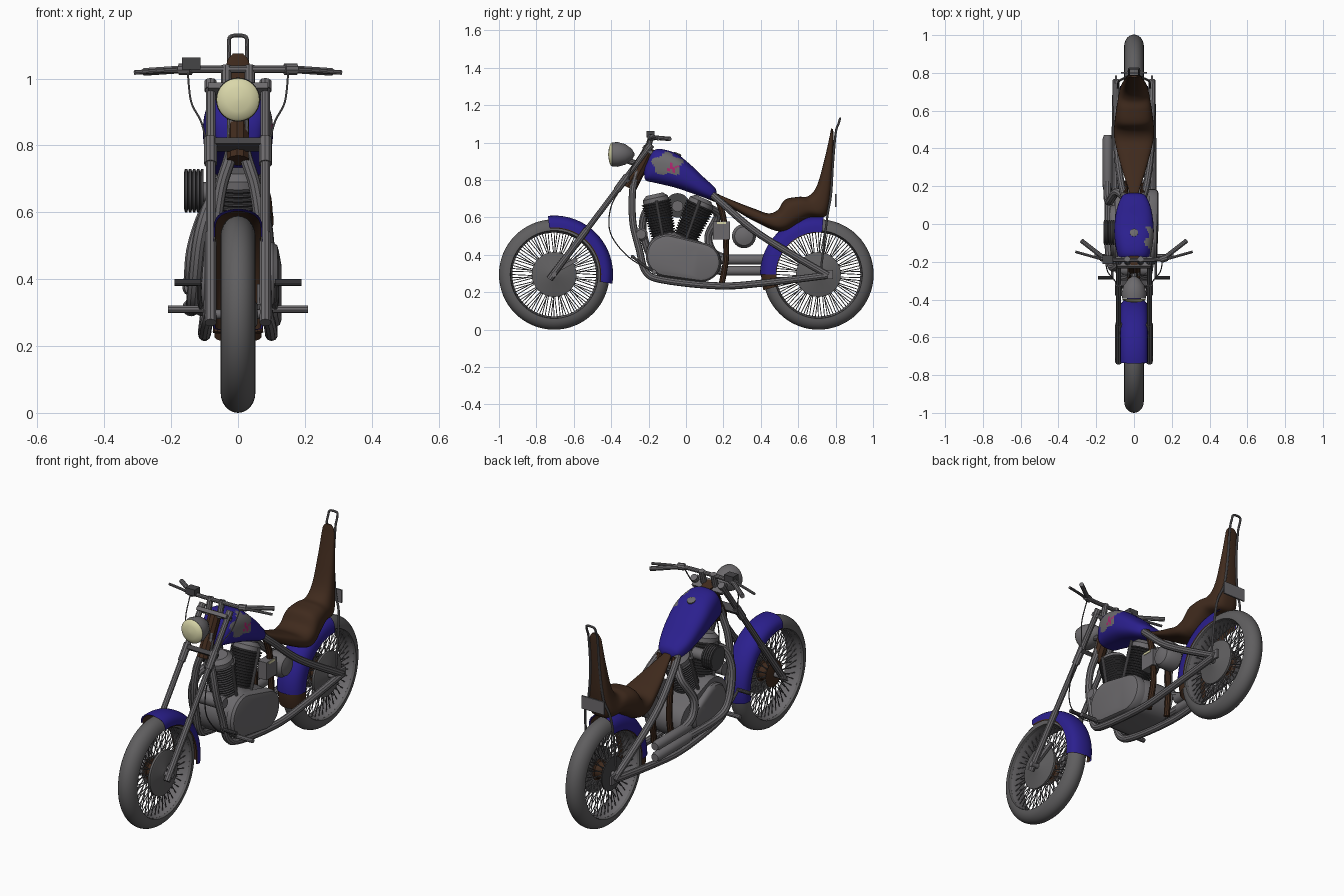
import bpy, bmesh
from math import sin, cos, pi, radians, atan2, hypot
from mathutils import Vector, Matrix

if "Cube" in bpy.data.objects:
    bpy.data.objects.remove(bpy.data.objects["Cube"])


def colour(name, *rgb):
    m = bpy.data.materials.new(name)
    m.use_nodes = True
    m.diffuse_color = (*rgb, 1)
    shader = next(n for n in m.node_tree.nodes if n.type == 'BSDF_PRINCIPLED')
    shader.inputs["Base Color"].default_value = (*rgb, 1)
    return m


steel = colour("steel grey", .15, .144, .152)
rubber = colour("tyre grey", .115, .112, .115)
dark = colour("dark metal", .06, .058, .062)
blue = colour("blue paint", .024, .014, .27)
brown = colour("brown leather", .05, .023, .012)
cream = colour("cream glass", .7, .68, .4)
pink = colour("pink paint", .42, .02, .16)


def done(name, bm, *mats):
    bmesh.ops.remove_doubles(bm, verts=bm.verts, dist=.00005)
    bmesh.ops.recalc_face_normals(bm, faces=bm.faces)
    me = bpy.data.meshes.new(name)
    bm.to_mesh(me)
    bm.free()
    for m in mats:
        me.materials.append(m)
    me.shade_smooth()
    me.set_sharp_from_angle(angle=radians(35))
    ob = bpy.data.objects.new(name, me)
    bpy.context.collection.objects.link(ob)
    return ob


def smooth(pts, n=6):
    out, last = [], len(pts) - 1
    for i in range(last):
        quad = pts[max(i - 1, 0)], pts[i], pts[i + 1], pts[min(i + 2, last)]
        for k in range(n):
            t = k / n
            out.append(tuple(.5 * (2*q + (r-p)*t + (2*p - 5*q + 4*r - s)*t*t + (3*q - p - 3*r + s)*t**3)
                             for p, q, r, s in zip(*quad)))
    return out + [tuple(pts[-1])]


def loft(bm, rings, loop=False, closed=True, cap=True):
    vs = [[bm.verts.new(p) for p in ring] for ring in rings]
    n = len(vs[0])
    for a, b in list(zip(vs, vs[1:])) + ([(vs[-1], vs[0])] if loop else []):
        for i in range(n if closed else n - 1):
            j = (i + 1) % n
            bm.faces.new((a[i], a[j], b[j], b[i]))
    if cap:
        bm.faces.new(vs[0])
        bm.faces.new(vs[-1])


def circle(centre, u, v, r, n):
    return [centre + r * (u * cos(2*pi*i/n) + v * sin(2*pi*i/n)) for i in range(n)]


def lathe(bm, profile, origin, axis=(1, 0, 0), seg=32, loop=False):
    axis = Vector(axis).normalized()
    u = axis.orthogonal().normalized()
    v = axis.cross(u)
    loft(bm, [circle(Vector(origin) + axis*h, u, v, r, seg) for h, r in profile], loop, cap=not loop)


def turned(name, mat, profile, origin, axis=(1, 0, 0)):
    bm = bmesh.new()
    lathe(bm, profile, origin, axis)
    return done(name, bm, mat)


def sweep(bm, pts, r, sides=10):
    pts = [Vector(p) for p in pts]
    rings, u = [], None
    for i, p in enumerate(pts):
        t = (pts[min(i+1, len(pts)-1)] - pts[max(i-1, 0)]).normalized()
        u = t.orthogonal() if u is None else u - t * u.dot(t)
        u.normalize()
        rings.append(circle(p, u, t.cross(u), r, sides))
    loft(bm, rings)


def tube(name, mat, pts, r, mirror=False):
    bm = bmesh.new()
    for s in ((1, -1) if mirror else (1,)):
        path = [(x*s, y, z) for x, y, z in pts]
        sweep(bm, smooth(path) if len(path) > 2 else path, r)
    return done(name, bm, mat)


def box(name, mat, centre, size, tilt=0):
    bm = bmesh.new()
    m = Matrix.Translation(centre) @ Matrix.Rotation(tilt, 4, 'X') @ Matrix.Diagonal((*size, 1))
    bmesh.ops.create_cube(bm, size=1, matrix=m)
    return done(name, bm, mat)


# Lofted body: stations are top y, top z, bottom y, bottom z, half width
def body(name, stations, mats, n=40, power=.75):
    bm, rings = bmesh.new(), []
    for yt, zt, yb, zb, w in smooth(stations, 8):
        ring = []
        for i in range(n):
            c, s = cos(2*pi*i/n), sin(2*pi*i/n)
            k = (1 + abs(s)**power * (1 if s > 0 else -1)) / 2
            x = w * abs(c)**power * (1 if c > 0 else -1)
            ring.append((x, yb + (yt-yb)*k, zb + (zt-zb)*k))
        rings.append(ring)
    loft(bm, rings)
    return done(name, bm, *mats)


# Convex case wrapped round several discs: y, z, radius, inner x, outer x
def case(name, mat, discs):
    bm = bmesh.new()
    for y, z, r, x0, x1 in discs:
        for x, k in ((x0, 1), (x0 + (x1-x0)*.6, 1), (x0 + (x1-x0)*.9, .92), (x1, .78)):
            for p in circle(Vector((x, y, z)), Vector((0, 1, 0)), Vector((0, 0, 1)), r*k, 28):
                bm.verts.new(p)
    res = bmesh.ops.convex_hull(bm, input=bm.verts)
    inside = {g for g in res["geom_interior"] + res["geom_unused"] if isinstance(g, bmesh.types.BMVert)}
    bmesh.ops.delete(bm, geom=list(inside), context='VERTS')
    return done(name, bm, mat)


# Wheels
def wheel(side, y, z=.295):
    o = (0, y, z)
    bm = bmesh.new()
    prof = []
    for i in range(24):
        a = 2*pi*i/24
        prof.append((.052*cos(a), .235 + sin(a) * (.06 if sin(a) > 0 else .004)))
    lathe(bm, prof, o, seg=64, loop=True)
    done(side + "_tyre", bm, rubber)
    bm = bmesh.new()
    lathe(bm, [(-.038, .24), (-.038, .232), (0, .224), (.038, .232), (.038, .24)], o, seg=64, loop=True)
    done(side + "_rim", bm, steel)
    bm = bmesh.new()
    for i in range(88):
        s, a = (1, -1)[i % 2], 2*pi*i/88
        b = a + (.18, -.18)[i // 2 % 2]
        sweep(bm, [(s*.032, y + .05*cos(b), z + .05*sin(b)), (s*.014, y + .228*cos(a), z + .228*sin(a))], .0025, 5)
    done(side + "_spokes", bm, steel)
    turned(side + "_hub", brown, [(-.045, .035), (-.036, .07), (-.026, .045), (.025, .045), (.033, .06)], o)
    turned(side + "_brake_drum", rubber, [(.034, .12), (.046, .12), (.05, .112), (.052, .04), (.058, .03)], o)
    turned(side + "_axle", steel, [(-.1, .014), (.1, .014)], o)


wheel("front", -.705)
wheel("rear", .708)
turned("rear_sprocket", dark, [(-.052, .09), (-.046, .09)], (0, .708, .295))


# Fenders with a brown lining
def fender(name, mat, y, a0, a1, r, edge, w):
    bm, rings = bmesh.new(), []
    for i in range(33):
        a = radians(a0 + (a1-a0)*i/32)
        ring = []
        for k in range(17):
            t = radians(-90 + 180*k/16)
            q = edge + (r-edge) * max(cos(t), 0)**.65
            ring.append((w*sin(t), y + q*cos(a), .295 + q*sin(a)))
        rings.append(ring)
    loft(bm, rings, closed=False, cap=False)
    done(name, bm, mat)


fender("front_fender", blue, -.705, -9, 96, .315, .252, .073)
fender("front_fender_lining", brown, -.705, -9, 95, .309, .246, .069)
fender("rear_fender", blue, .708, 180, 85, .312, .228, .075)
fender("rear_fender_lining", brown, .708, 196, 86, .306, .224, .071)

# Tank, with a worn patch and painted motif on its left side
tank = body("tank", [
    (-.225, .85, -.222, .81, .02), (-.21, .89, -.21, .795, .065), (-.165, .963, -.165, .785, .088),
    (-.06, .945, -.06, .76, .104), (.03, .877, .03, .73, .1), (.1, .81, .1, .705, .085),
    (.15, .765, .15, .695, .06), (.163, .74, .163, .715, .03)], (blue, steel, pink), n=72)
for f in tank.data.polygons:
    x, y, z = f.center
    dy, dz = (y + .1) / .08, (z - .885) / .06
    if x > .02 and hypot(dy, dz) < .95 + .15*sin(5*atan2(dz, dy)):
        my, mz = (y + .07) / .036, (z - .865) / .028
        motif = hypot(my, mz) < .6 + .35*sin(4*atan2(mz, my))
        f.material_index = 2 if motif else 1
turned("fuel_cap", steel, [(0, .022), (.013, .022), (.016, .016)], (0, -.05, .929), (0, .4, 1))

# Seat with tall backrest
body("seat", [
    (.15, .735, .15, .715, .02), (.2, .712, .2, .68, .035), (.285, .677, .27, .635, .06),
    (.37, .645, .365, .58, .085), (.44, .622, .475, .53, .105), (.49, .64, .54, .53, .105),
    (.53, .695, .6, .565, .1), (.6, .71, .66, .6, .09), (.655, .715, .75, .61, .075),
    (.7, .77, .775, .72, .06), (.74, .91, .785, .88, .047), (.765, 1.02, .788, 1, .038),
    (.772, 1.055, .788, 1.05, .032), (.776, 1.075, .786, 1.073, .016)], (brown,))
half = [(.085, .72, .31), (.08, .755, .6), (.045, .775, .72), (.028, .785, .88), (.027, .8, 1.05), (.027, .815, 1.1),
        (.021, .823, 1.126)]
tube("backrest_hoop", steel, half + [(-x, y, z) for x, y, z in half[::-1]], .006)
box("rear_plate", steel, (0, .8, .69), (.135, .008, .07))

# Frame
tube("down_tubes", steel, [(.012, -.25, .88), (.02, -.28, .78), (.05, -.288, .68), (.068, -.282, .56), (.08, -.25, .43),
                           (.085, -.215, .31), (.095, -.12, .265), (.1, .18, .234), (.1, .42, .25), (.095, .755, .29)],
     .019, True)
tube("rear_stays", steel, [(.04, .12, .74), (.065, .2, .67), (.09, .4, .505), (.095, .76, .29)], .019, True)
tube("backbone", brown, [(0, -.23, .86), (0, .17, .7)], .022)
tube("steering_neck", brown, [(0, -.3, .755), (0, -.19, .97)], .034)
tube("seat_posts", brown, [(.045, .16, .72), (.05, .2, .6), (.05, .215, .4), (.06, .19, .24)], .016, True)
for label, s in (("left", 1), ("right", -1)):
    box(label + "_dropout", steel, (.095*s, .74, .295), (.012, .09, .05))

# Fork, clamps and headlight
tube("fork_tubes", steel, [(.082, -.715, .29), (.082, -.19, .985)], .015, True)
tube("fork_sliders", steel, [(.082, -.73, .27), (.082, -.53, .535)], .018, True)
tube("fork_sleeves", steel, [(.082, -.37, .745), (.082, -.315, .82)], .02, True)
tube("fork_caps", steel, [(.082, -.205, .965), (.082, -.185, .99)], .019, True)
box("lower_clamp", dark, (0, -.32, .803), (.19, .04, .022), -.65)
box("upper_clamp", steel, (0, -.205, .962), (.18, .06, .02), -.65)
box("brake_arm", steel, (.065, -.64, .345), (.015, .13, .022), .5)
turned("headlight_shell", steel, [(0, .064), (.03, .066), (.07, .055), (.105, .03), (.12, .005)], (0, -.395, .937), (0, 1, 0))
turned("headlight_lens", cream, [(0, .064), (-.008, .057), (-.016, .036), (-.02, .005)], (0, -.396, .937), (0, 1, 0))
tube("headlight_bracket", steel, [(0, -.33, .91), (0, -.24, .88)], .016)

# Handlebar and controls
tube("handlebar", steel, [(-.17, -.182, 1.028), (-.1, -.19, 1.028), (.1, -.19, 1.028), (.17, -.182, 1.028)], .011)
tube("risers", steel, [(.035, -.21, .95), (.035, -.185, 1.038)], .016, True)
tube("grips", steel, [(.16, -.18, 1.028), (.28, -.087, 1.02)], .012, True)
tube("levers", steel, [(.14, -.195, 1.02), (.2, -.178, 1.025), (.31, -.147, 1.018)], .007, True)
tube("lever_clamps", steel, [(.14, -.19, 1.028), (.175, -.178, 1.028)], .018, True)
box("switch_box", dark, (-.14, -.19, 1.045), (.055, .045, .035))
tube("control_cables", steel, [(.15, -.2, 1.015), (.14, -.25, .93), (.11, -.29, .87), (.092, -.31, .8)], .003, True)
tube("clutch_cable", dark, [(.09, -.33, .78), (.09, -.4, .66), (.09, -.405, .52), (.09, -.32, .4), (.09, -.2, .32)], .003)

# Engine
case("crankcase", steel, [(-.09, .4, .125, -.1, .1), (.09, .36, .1, -.1, .1)])
case("primary_cover", steel, [(-.1, .395, .115, .08, .122), (.08, .36, .105, .08, .13)])
case("timing_cover", steel, [(-.08, .4, .1, -.09, -.125), (.02, .37, .08, -.09, -.13)])
turned("generator", steel, [(-.07, .035), (.08, .035), (.09, .025)], (0, -.24, .51))
fins = [(0, .06)]
for i in range(15):
    r = .066 + .001*i
    fins += [(.014*i, r - .01), (.014*i + .004, r), (.014*i + .009, r), (.014*i + .011, r - .01)]
for label, base, axis in (("front", (0, -.115, .48), (0, -.22, 1)), ("rear", (0, -.01, .475), (0, .45, 1))):
    turned(label + "_cylinder", dark, fins, base, axis)
    top = Vector(base) + Vector(axis).normalized() * .205
    turned(label + "_rocker_cover", steel, [(0, .07), (.025, .068), (.045, .045)], top, axis)
    tube(label + "_pushrods", steel, [(.078, base[1], .45), (.078, top.y, .69)], .008, True)
turned("intake", steel, [(0, .03), (.1, .03)], (-.02, -.045, .66), (-1, 0, 0))
ribs = [(.012*i + d, r) for i in range(5) for d, r in ((0, .065), (.008, .065), (.009, .057), (.011, .057))]
turned("air_cleaner", dark, ribs, (-.103, -.045, .665), (-1, 0, 0))

# Exhaust on the right side
tube("front_exhaust", steel, [(-.05, -.17, .66), (-.085, -.22, .62), (-.115, -.23, .52), (-.13, -.18, .38),
                              (-.135, -.08, .32), (-.135, .2, .315)], .021)
tube("rear_exhaust", steel, [(-.04, .13, .65), (-.09, .17, .61), (-.13, .12, .5), (-.14, .15, .41), (-.14, .24, .375)], .022)
for label, z in (("lower", .315), ("upper", .375)):
    turned(label + "_muffler", steel, [(0, .02), (.03, .026), (.28, .026), (.3, .02)], (-.14, .17, z), (0, 1, 0))

# Oil canister, battery box, foot controls
turned("oil_canister", steel, [(0, .05), (.015, .064), (.08, .064), (.1, .05), (.11, .02)], (-.02, .31, .5))
box("battery_box", steel, (.045, .19, .53), (.05, .09, .095))
box("battery_label", cream, (.07, .19, .57), (.006, .05, .012))
tube("foot_pegs", steel, [(.08, -.17, .31), (.21, -.17, .31)], .012, True)
tube("pedals", dark, [(.11, -.285, .39), (.19, -.285, .39)], .01, True)
tube("pedal_arms", steel, [(.11, -.17, .31), (.115, -.22, .34), (.115, -.285, .39)], .007, True)
